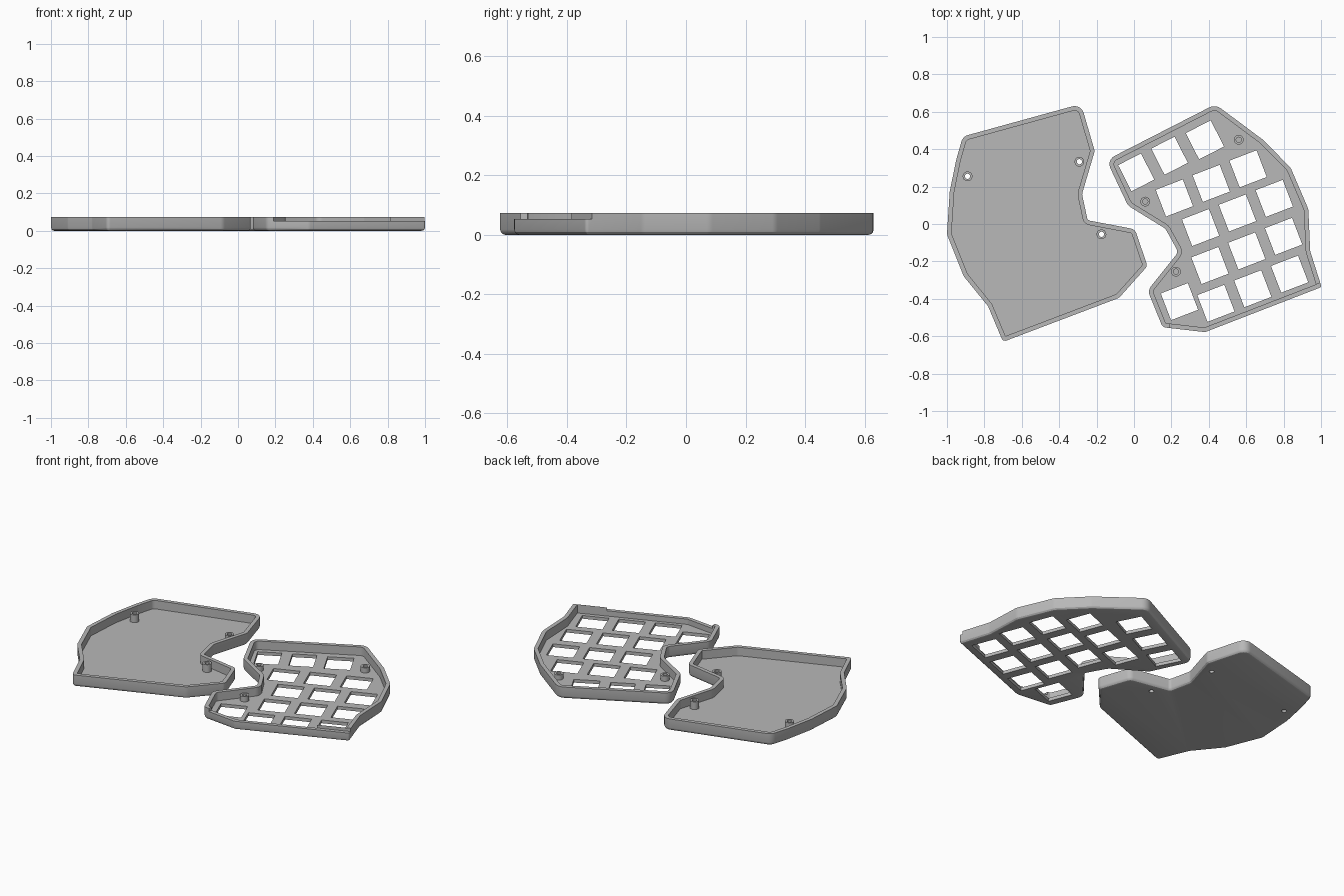
import bpy, bmesh, math
from mathutils import Vector

if "Cube" in bpy.data.objects:
    bpy.data.objects.remove(bpy.data.objects["Cube"])

H, LOW, FLOOR, WALL = 0.073, 0.053, 0.02, 0.024   # heights and wall thickness

grey = bpy.data.materials.new("case_grey")
grey.diffuse_color = (0.48, 0.48, 0.48, 1)
grey.use_nodes = True
grey.node_tree.nodes["Principled BSDF"].inputs["Base Color"].default_value = grey.diffuse_color

# Outlines: (x, y, corner radius)
TRAY = [(-0.915, 0.468, .05), (-0.283, 0.642, .05), (-0.21, 0.39, .04), (-0.278, 0.16, .04),
        (-0.248, 0.02, .02), (0.005, -0.028, .04), (0.072, -0.225, .03), (-0.08, -0.395, .06),
        (-0.70, -0.63, .02), (-0.78, -0.44, .04), (-0.91, -0.28, .04), (-1.0, -0.055, .04),
        (-0.985, 0.175, .04), (-0.95, 0.345, .04)]
PLATE = [(-0.147, 0.342, .05), (0.435, 0.64, .06), (0.69, 0.45, .06), (0.838, 0.30, .06),
         (0.932, 0.08, .06), (0.942, -0.145, .06), (1.003, -0.337, .012), (0.38, -0.578, .04),
         (0.153, -0.552, .03), (0.073, -0.355, .05), (0.237, -0.15, .03), (0.168, -0.025, .06),
         (-0.032, 0.098, .06)]


def ring(outline, off):
    """Inset the outline by off, then round every corner."""
    p = [Vector(c[:2]) for c in outline]
    n, pts = len(p), []
    if sum(p[i - 1].cross(p[i]) for i in range(n)) < 0:
        outline, p = outline[::-1], p[::-1]
    for i in range(n):
        a = (p[i] - p[i - 1]).normalized()
        b = (p[(i + 1) % n] - p[i]).normalized()
        na, nb = Vector((-a.y, a.x)), Vector((-b.y, b.x))
        c = p[i] + (na + nb) * off / (1 + na.dot(nb))
        turn = math.atan2(a.cross(b), a.dot(b))
        r = outline[i][2] - off if turn > 0 else outline[i][2] + off
        r = max(r, 0.004)
        t = r * math.tan(abs(turn) / 2)
        start, side = c - a * t, (1 if turn > 0 else -1)
        centre = start + na * r * side
        for k in range(6):
            ang = turn * k / 5
            v = -na * r * side
            pts.append(centre + Vector((v.x * math.cos(ang) - v.y * math.sin(ang),
                                        v.x * math.sin(ang) + v.y * math.cos(ang))))
    return pts


def finish(name, bm):
    bmesh.ops.recalc_face_normals(bm, faces=bm.faces)
    me = bpy.data.meshes.new(name)
    bm.to_mesh(me)
    bm.free()
    me.materials.append(grey)
    ob = bpy.data.objects.new(name, me)
    bpy.context.collection.objects.link(ob)
    return ob


def loft(name, layers, close=False):
    """Bridge stacked loops of (x, y, z); cap the ends or close the section."""
    bm = bmesh.new()
    loops = [[bm.verts.new(v) for v in lay] for lay in layers]
    n = len(loops[0])
    pairs = list(zip(loops, loops[1:])) + ([(loops[-1], loops[0])] if close else [])
    for lo, up in pairs:
        for i in range(n):
            j = (i + 1) % n
            bm.faces.new((lo[i], lo[j], up[j], up[i]))
    if not close:
        bm.faces.new(loops[0][::-1])
        bm.faces.new(loops[-1])
    return finish(name, bm)


def shell(name, outline):
    """Open tray with a rounded lower edge."""
    prof = [(.018, 0), (.009, .0024), (.0024, .009), (0, .018), (0, H), (WALL, H), (WALL, FLOOR)]
    return loft(name, [[(q.x, q.y, z) for q in ring(outline, o)] for o, z in prof])


def prism(name, pts, z0, z1):
    return loft(name, [[(x, y, z) for x, y in pts] for z in (z0, z1)])


def circle(x, y, r, n=24):
    return [(x + r * math.cos(2 * math.pi * k / n), y + r * math.sin(2 * math.pi * k / n)) for k in range(n)]


def square(x, y, deg, w, d):
    c, s = math.cos(math.radians(deg)), math.sin(math.radians(deg))
    return [(x + u * w / 2 * c - v * d / 2 * s, y + u * w / 2 * s + v * d / 2 * c)
            for u, v in ((-1, -1), (1, -1), (1, 1), (-1, 1))]


def cut(ob, cutter):
    m = ob.modifiers.new("cut", 'BOOLEAN')
    m.operation, m.solver, m.object = 'DIFFERENCE', 'EXACT', cutter
    bpy.context.view_layer.objects.active = ob
    bpy.ops.object.modifier_apply(modifier=m.name)
    bpy.data.objects.remove(cutter)


def post(name, x, y, top):
    """Hollow screw post."""
    lay = [(.026, FLOOR - .002), (.026, top), (.014, top), (.014, FLOOR - .002)]
    loft(name, [[(px, py, z) for px, py in circle(x, y, r)] for r, z in lay], close=True)


# Bottom tray with screw holes and posts
tray = shell("bottom_tray", TRAY)
for i, (x, y) in enumerate([(-0.89, 0.255), (-0.292, 0.333), (-0.174, -0.055)]):
    cut(tray, prism("cutter", circle(x, y, .014), -.05, .05))
    post(f"tray_post_{i + 1}", x, y, .068)

# Key plate with lowered front wall
plate = shell("key_plate", PLATE)
cut(plate, prism("cutter", [(1.055, -0.293), (0.372, -0.552), (0.19, -0.527), (0.19, -0.7), (1.1, -0.7)],
                 LOW, .2))

# Key openings: outer row, four finger rows of three, one thumb key
keys = [(0.012, 0.276, 27, .137, .157), (0.19, 0.365, 27, .14, .157), (0.379, 0.45, 27, .15, .157)]
for x, y in [(0.61, 0.295), (0.75, 0.137), (0.80, -0.066), (0.832, -0.268)]:
    for k in range(3):
        keys.append((x - k * .197, y - k * .078, 21, .155, .153))
keys.append((0.243, -0.415, 21, .155, .153))
for key in keys:
    cut(plate, prism("cutter", square(*key), -.05, .045))

for i, (x, y) in enumerate([(0.56, 0.45), (0.06, 0.12), (0.224, -0.255)]):
    post(f"plate_post_{i + 1}", x, y, .052)

# Smooth rounded areas, keep edges sharp
for ob in bpy.data.objects:
    ob.select_set(True)
bpy.context.view_layer.objects.active = plate
bpy.ops.object.shade_smooth_by_angle(angle=math.radians(30))
